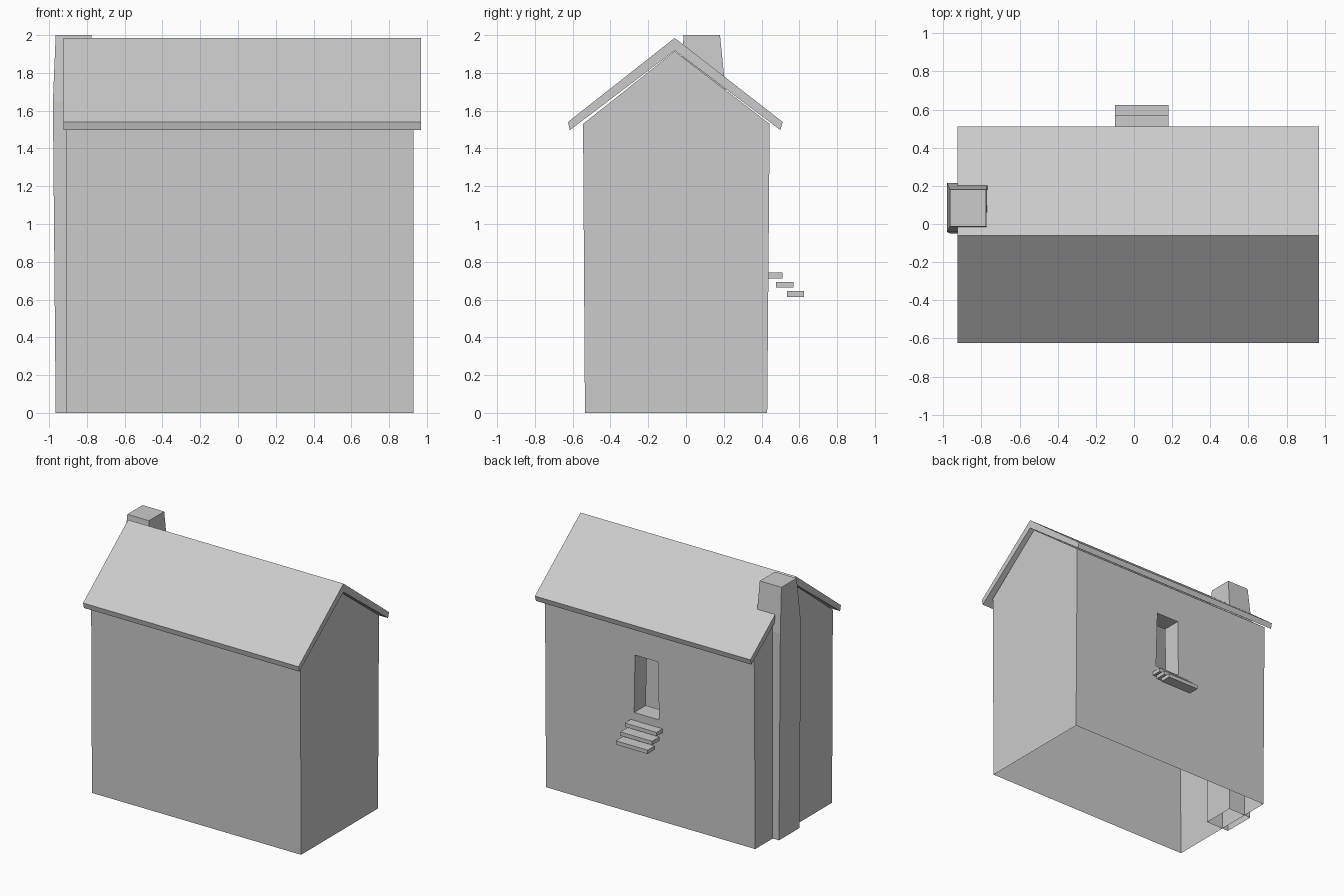
import bpy

if "Cube" in bpy.data.objects:
    bpy.data.objects.remove(bpy.data.objects["Cube"])


def make(name, verts, faces):
    mesh = bpy.data.meshes.new(name)
    mesh.from_pydata(verts, [], faces)
    mesh.update()
    ob = bpy.data.objects.new(name, mesh)
    bpy.context.collection.objects.link(ob)
    return ob


def ring(outer, inner, flip=False):
    """Quads joining two loops of vertex indices."""
    n = len(outer)
    quads = [(outer[i], outer[(i + 1) % n], inner[(i + 1) % n], inner[i]) for i in range(n)]
    return [q[::-1] for q in quads] if flip else quads


def prism(name, profile, x0, x1):
    """Closed extrusion of a (y, z) profile along x."""
    n = len(profile)
    verts = [(x, y, z) for x in (x0, x1) for y, z in profile]
    a, b = list(range(n)), list(range(n, 2 * n))
    return make(name, verts, [tuple(a[::-1]), tuple(b)] + ring(a, b))


# House shell: gabled, slightly flared walls, open underneath, door hole in the back
X0, X1 = -0.91, 0.93
gable = [(-0.535, 0), (0.43, 0), (0.443, 1.53), (-0.06, 1.915), (-0.545, 1.53)]
verts = [(x, y, z) for x in (X0, X1) for y, z in gable]
faces = [(4, 3, 2, 1, 0), (5, 6, 7, 8, 9),      # gable ends
         (0, 5, 9, 4), (4, 9, 8, 3), (3, 8, 7, 2)]  # front wall, top slopes
door = [(0.15, 0.805), (-0.07, 0.805), (-0.06, 1.265), (0.14, 1.265)]
depth = 0.15
verts += [(x, 0.43 + 0.013 * z / 1.53, z) for x, z in door]
verts += [(x, 0.44 - depth, z) for x, z in door]
opening, inner = [10, 11, 12, 13], [14, 15, 16, 17]
faces += ring([6, 1, 2, 7], opening)            # back wall around the door
faces += ring(opening, inner)                   # door jambs
make("house_walls", verts, faces)

# Roof: one folded slab with overhanging eaves
prism("roof", [(-0.625, 1.54), (-0.615, 1.497), (-0.06, 1.918),
               (0.50, 1.497), (0.512, 1.54), (-0.06, 1.985)], -0.925, 0.97)

# Chimney: tapered stack, open underneath
levels = [(0.0, -0.965, -0.76, -0.05, 0.21),
          (1.65, -0.98, -0.765, -0.042, 0.215),
          (2.0, -0.965, -0.775, -0.012, 0.18)]
cv = []
for z, xa, xb, ya, yb in levels:
    cv += [(xa, ya, z), (xb, ya, z), (xb, yb, z), (xa, yb, z)]
loops = [list(range(i, i + 4)) for i in (0, 4, 8)]
make("chimney", cv, ring(loops[0], loops[1]) + ring(loops[1], loops[2]) + [(8, 9, 10, 11)])

# Floating steps below the door
for i, (ya, yb, za, zb) in enumerate([(0.43, 0.512, 0.712, 0.742),
                                      (0.477, 0.568, 0.663, 0.693),
                                      (0.535, 0.625, 0.614, 0.644)]):
    prism(f"step_{i + 1}", [(ya, za), (yb, za), (yb, zb), (ya, zb)], -0.10, 0.18)
